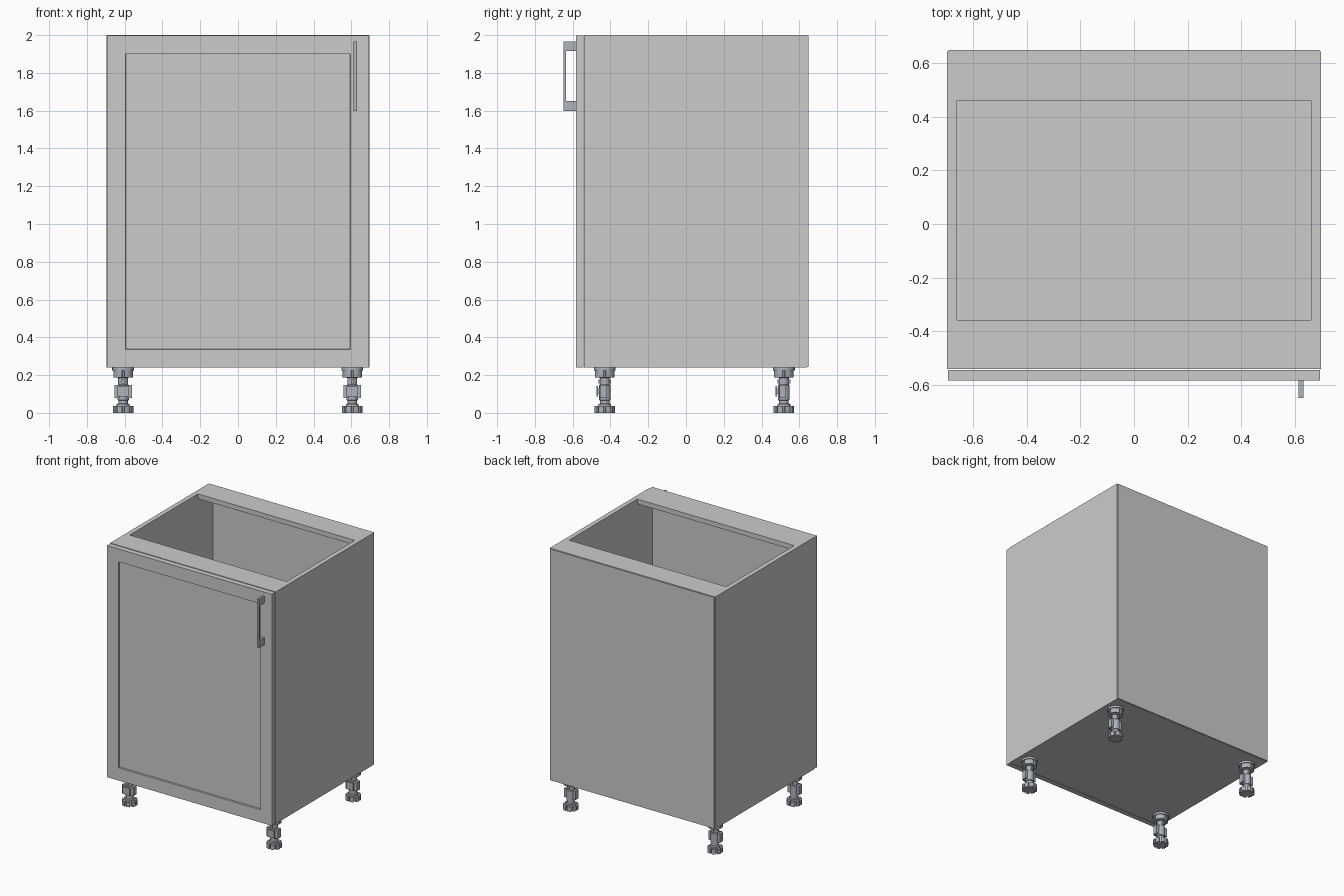
import bpy, bmesh, math
from mathutils import Vector

if "Cube" in bpy.data.objects:
    bpy.data.objects.remove(bpy.data.objects["Cube"])

metal = bpy.data.materials.new("blue_grey_metal")
metal.diffuse_color = (0.42, 0.45, 0.50, 1)
metal.use_nodes = True
metal.node_tree.nodes["Principled BSDF"].inputs["Base Color"].default_value = metal.diffuse_color


def finish(name, bm, mat=None, smooth=False):
    bmesh.ops.recalc_face_normals(bm, faces=bm.faces)
    me = bpy.data.meshes.new(name)
    bm.to_mesh(me)
    bm.free()
    ob = bpy.data.objects.new(name, me)
    bpy.context.collection.objects.link(ob)
    if mat:
        me.materials.append(mat)
    if smooth:
        bpy.ops.object.select_all(action='DESELECT')
        ob.select_set(True)
        bpy.context.view_layer.objects.active = ob
        bpy.ops.object.shade_smooth_by_angle(angle=math.radians(35))
    return ob


def add_box(bm, lo, hi):
    lo, hi = Vector(lo), Vector(hi)
    vs = bmesh.ops.create_cube(bm, size=1)["verts"]
    bmesh.ops.scale(bm, vec=hi - lo, verts=vs)
    bmesh.ops.translate(bm, vec=(lo + hi) / 2, verts=vs)


def box(name, lo, hi):
    bm = bmesh.new()
    add_box(bm, lo, hi)
    return finish(name, bm)


def add_prism(bm, points, move):
    """Extrude a closed outline of 3D points along a vector."""
    f = bm.faces.new([bm.verts.new(p) for p in points])
    r = bmesh.ops.extrude_face_region(bm, geom=[f], use_keep_orig=True)
    bmesh.ops.translate(bm, vec=move,
                        verts=[v for v in r["geom"] if isinstance(v, bmesh.types.BMVert)])


def add_lathe(bm, profile, sides=24):
    rings = [[bm.verts.new((r * math.cos(math.tau * i / sides),
                            r * math.sin(math.tau * i / sides), z))
              for i in range(sides)] for r, z in profile]
    for a, b in zip(rings, rings[1:]):
        for i in range(sides):
            j = (i + 1) % sides
            bm.faces.new((a[i], a[j], b[j], b[i]))
    bm.faces.new(rings[0])
    bm.faces.new(rings[-1])


def add_notched_disc(bm, r_out, r_in, z0, z1, notches, steps=4):
    """Disc with narrow slots cut into its rim."""
    pts = []
    seg, gap = math.tau / notches, 0.012 / r_out
    for n in range(notches):
        start, end = n * seg + gap / 2, (n + 1) * seg - gap / 2
        arc = [start + (end - start) * k / steps for k in range(steps + 1)]
        for r, a in [(r_in, start)] + [(r_out, a) for a in arc] + [(r_in, end)]:
            pts.append((r * math.cos(a), r * math.sin(a), z0))
    add_prism(bm, pts, (0, 0, z1 - z0))


# Carcass: sides, bottom, top rails, back
W, T = 0.695, 0.036
YF, YB, Z0, Z1 = -0.54, 0.641, 0.24, 2.0
for label, s in (("left", -1), ("right", 1)):
    xs = sorted((s * W, s * (W - T)))
    box(label + "_side_panel", (xs[0], YF, Z0), (xs[1], YB, Z1))
box("bottom_panel", (-W + T, YF, Z0), (W - T, YB, Z0 + T))
box("front_top_rail", (-W + T, YF, Z1 - T), (W - T, -0.357, Z1))
box("back_top_rail", (-W + T, 0.46, Z1 - T), (W - T, YB, Z1))
box("back_panel", (-0.69, YB, Z0 + 0.003), (0.69, 0.648, Z1 - 0.003))

# Door with a shallow recessed panel
bm = bmesh.new()
add_box(bm, (-0.692, -0.583, 0.24), (0.692, -0.543, 1.997))
front = min(bm.faces, key=lambda f: f.calc_center_median().y)
bmesh.ops.inset_region(bm, faces=[front], thickness=0.137)
bmesh.ops.inset_region(bm, faces=[front], thickness=0.002, depth=-0.012)
finish("door", bm)

# Handle: C-shaped side profile
bm = bmesh.new()
outline = [(-0.583, 1.598), (-0.648, 1.598), (-0.648, 1.967), (-0.583, 1.967),
           (-0.583, 1.915), (-0.634, 1.915), (-0.634, 1.652), (-0.583, 1.652)]
add_prism(bm, [(0.612, y, z) for y, z in outline], (0.018, 0, 0))
finish("door_handle", bm, metal)

# Adjustable leg: foot, column, mounting flange and plinth clip
bm = bmesh.new()
add_notched_disc(bm, 0.054, 0.038, 0.0, 0.036, 8)
add_lathe(bm, [(0.034, 0.03), (0.034, 0.046), (0.025, 0.05), (0.025, 0.066),
               (0.031, 0.068), (0.031, 0.145), (0.026, 0.15), (0.026, 0.185),
               (0.036, 0.188), (0.036, 0.23)])
add_notched_disc(bm, 0.052, 0.036, 0.188, 0.226, 4, 6)
add_lathe(bm, [(0.058, 0.224), (0.058, 0.24)])
add_box(bm, (-0.047, -0.024, 0.08), (0.047, 0.012, 0.147))
add_box(bm, (-0.03, -0.043, 0.086), (0.03, -0.036, 0.142))
add_box(bm, (-0.014, -0.038, 0.1), (0.014, -0.02, 0.128))
add_box(bm, (-0.008, -0.034, 0.155), (0.008, 0.034, 0.178))
leg = finish("front_left_leg", bm, metal, smooth=True)
leg.location = (-0.608, -0.43, 0)
for name, x, y in (("front_right_leg", 0.605, -0.43),
                   ("back_left_leg", -0.608, 0.518),
                   ("back_right_leg", 0.605, 0.518)):
    ob = leg.copy()
    ob.name = name
    ob.location = (x, y, 0)
    bpy.context.collection.objects.link(ob)
